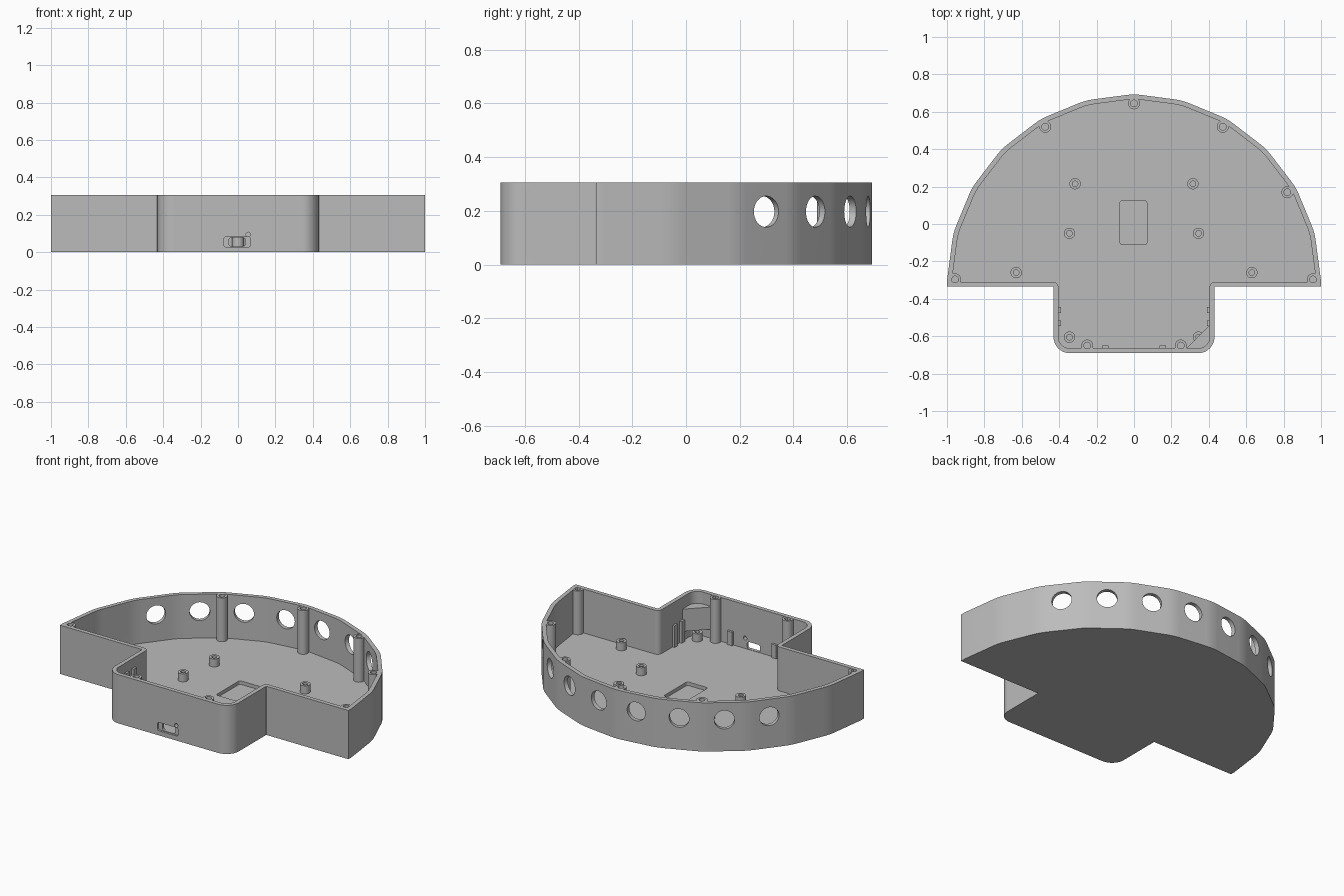
import bpy, bmesh, math
from mathutils import Vector, Matrix

cube = bpy.data.objects.get("Cube")
if cube:
    bpy.data.objects.remove(cube, do_unlink=True)

grey = bpy.data.materials.new("plain grey")
grey.use_nodes = True
grey.diffuse_color = (0.5, 0.5, 0.5, 1)
grey.node_tree.nodes["Principled BSDF"].inputs["Base Color"].default_value = grey.diffuse_color

HEIGHT, FLOOR, WALL = 0.305, 0.03, 0.026
ARC_Y, WING_Y, BOX_X, BOX_Y = -0.305, -0.335, 0.43, -0.69


def fillet(corners):
    """Round each (x, y, radius) corner of a closed polygon."""
    pts = []
    for i, (x, y, r) in enumerate(corners):
        p = Vector((x, y))
        if r <= 0:
            pts.append(p)
            continue
        a = (Vector(corners[i - 1][:2]) - p).normalized()
        b = (Vector(corners[(i + 1) % len(corners)][:2]) - p).normalized()
        ang = a.angle(b)
        t = r / math.tan(ang / 2)
        c = p + (a + b).normalized() * r / math.sin(ang / 2)
        n = max(3, round((math.pi - ang) / math.radians(9)))
        for k in range(n + 1):
            v = (p + a * t - c).lerp(p + b * t - c, k / n)
            pts.append(c + v.normalized() * r)
    return pts


def outline(t):
    """Half-disc with a front box, moved inward by t."""
    half = [(BOX_X - t, BOX_Y + t, 0.085 - t), (BOX_X - t, WING_Y + t, 0.004 + t),
            (1 - t, WING_Y + t, 0), (1 - t, ARC_Y, 0)]
    for i in range(1, 7):
        a = math.radians(15 * i)
        half.append(((1 - t) * math.cos(a), ARC_Y + (1 - t) * math.sin(a), 0.3))
    return fillet(half + [(-x, y, r) for x, y, r in half[-2::-1]])


def rounded_rect(w, h, r):
    return fillet([(-w / 2, -h / 2, r), (w / 2, -h / 2, r), (w / 2, h / 2, r), (-w / 2, h / 2, r)])


def finish(name, bm, matrix=Matrix()):
    bm.transform(matrix)
    bmesh.ops.recalc_face_normals(bm, faces=bm.faces)
    me = bpy.data.meshes.new(name)
    bm.to_mesh(me)
    bm.free()
    me.materials.append(grey)
    ob = bpy.data.objects.new(name, me)
    bpy.context.collection.objects.link(ob)
    return ob


def prism(name, pts, z0, z1, matrix=Matrix()):
    bm = bmesh.new()
    face = bm.faces.new([bm.verts.new((p[0], p[1], z0)) for p in pts])
    ext = bmesh.ops.extrude_face_region(bm, geom=[face])
    verts = [v for v in ext["geom"] if isinstance(v, bmesh.types.BMVert)]
    bmesh.ops.translate(bm, verts=verts, vec=(0, 0, z1 - z0))
    return finish(name, bm, matrix)


def cylinder(name, centre, axis, rx, ry, length):
    bm = bmesh.new()
    bmesh.ops.create_cone(bm, cap_ends=True, segments=32, radius1=1, radius2=1, depth=length)
    turn = Vector(axis).to_track_quat('Z', 'Y').to_matrix().to_4x4()
    return finish(name, bm, Matrix.Translation(centre) @ turn @ Matrix.Diagonal((rx, ry, 1, 1)))


def box(name, centre, size):
    return prism(name, rounded_rect(size[0], size[1], 0), -size[2] / 2, size[2] / 2,
                 Matrix.Translation(centre))


def activate(ob):
    bpy.ops.object.select_all(action='DESELECT')
    ob.select_set(True)
    bpy.context.view_layer.objects.active = ob


def cut(ob, cutters):
    activate(ob)
    for c in cutters:
        mod = ob.modifiers.new("cut", 'BOOLEAN')
        mod.operation, mod.solver, mod.object = 'DIFFERENCE', 'EXACT', c
        bpy.ops.object.modifier_apply(modifier=mod.name)


def smooth(ob, degrees):
    activate(ob)
    bpy.ops.object.shade_smooth_by_angle(angle=math.radians(degrees))
    ob.modifiers.new("even_normals", 'WEIGHTED_NORMAL').keep_sharp = True


def post(name, x, y, r, bore, top, depth):
    """Hollow screw post, turned from a profile."""
    profile = [(0, FLOOR - 0.01), (r, FLOOR - 0.01), (r, top), (bore, top),
               (bore, top - depth), (0, top - depth)]
    bm = bmesh.new()
    vs = [bm.verts.new((px, 0, pz)) for px, pz in profile]
    edges = [bm.edges.new(e) for e in zip(vs, vs[1:])]
    bmesh.ops.spin(bm, geom=vs + edges, axis=(0, 0, 1), cent=(0, 0, 0),
                   angle=math.tau, steps=24, use_duplicate=False)
    bmesh.ops.remove_doubles(bm, verts=bm.verts, dist=0.0001)
    smooth(finish(name, bm, Matrix.Translation((x, y, 0))), 30)


# Tray shell and its cutters
shell = prism("tray_shell", outline(0), 0, HEIGHT)
upright = Matrix.Rotation(math.pi / 2, 4, 'X')
cutters = [prism("cavity_cutter", outline(WALL), FLOOR, 0.4)]

# Round openings along the curved wall
for i in range(12):
    a = math.radians(15 * i + 7.5)
    d = Vector((math.cos(a), math.sin(a), 0))
    cutters.append(cylinder("wall_hole_cutter", Vector((0, ARC_Y, 0.197)) + d * 0.98,
                            d, 0.058, 0.058, 0.12))

# Openings in the box sides
for s in (-1, 1):
    cutters.append(cylinder("side_hole_cutter", (s * 0.415, -0.4, 0.175), (1, 0, 0), 0.06, 0.06, 0.1))

# Port recess, port slot and pin hole in the front, and the floor pocket
front = Matrix.Translation((-0.004, BOX_Y, 0.055)) @ upright
cutters += [
    prism("port_recess_cutter", rounded_rect(0.144, 0.052, 0.012), -0.012, 0.05, front),
    prism("port_slot_cutter", rounded_rect(0.09, 0.046, 0.015), -0.06, 0.05, front),
    cylinder("pin_hole_cutter", (0.055, BOX_Y, 0.095), (0, 1, 0), 0.012, 0.012, 0.1),
    prism("floor_pocket_cutter", rounded_rect(0.145, 0.235, 0.015), 0.008, 0.06,
          Matrix.Translation((-0.003, 0.007, 0))),
]

# Strap tunnel across the front corner, through wall and corner block
tunnel = cylinder("strap_tunnel_cutter", (0.3675, -0.6325, 0.16), (1, 1, 0), 0.018, 0.04, 0.36)
cut(shell, cutters + [tunnel])
smooth(shell, 14)
corner_block = prism("corner_block", [(0.27, -0.675), (0.36, -0.675), (0.415, -0.62), (0.415, -0.53)],
                     0.09, 0.23)
cut(corner_block, [tunnel])
for c in cutters + [tunnel]:
    bpy.data.objects.remove(c, do_unlink=True)

# Tall lid posts
tall = [(0, 0.645), (0.82, 0.17)]
for s in (-1, 1):
    tall += [(s * 0.475, 0.52), (s * 0.957, -0.296), (s * 0.25, -0.65)]
for x, y in tall:
    post("lid_post", x, y, 0.032, 0.018, HEIGHT - 0.001, 0.12)

# Low board standoffs
for s in (-1, 1):
    for x, y in [(0.315, 0.215), (0.345, -0.05), (0.63, -0.26), (0.345, -0.605)]:
        post("board_standoff", s * x, y, 0.03, 0.015, 0.08, 0.045)

# Guide ribs on the box walls
for s, top in ((-1, 0.24), (1, 0.16)):
    for y in (-0.46, -0.53):
        box("side_rib", (s * 0.4, y, (FLOOR + top) / 2), (0.02, 0.03, top - FLOOR + 0.01))
    box("front_rib", (s * 0.153, -0.66, 0.07), (0.034, 0.02, 0.09))
